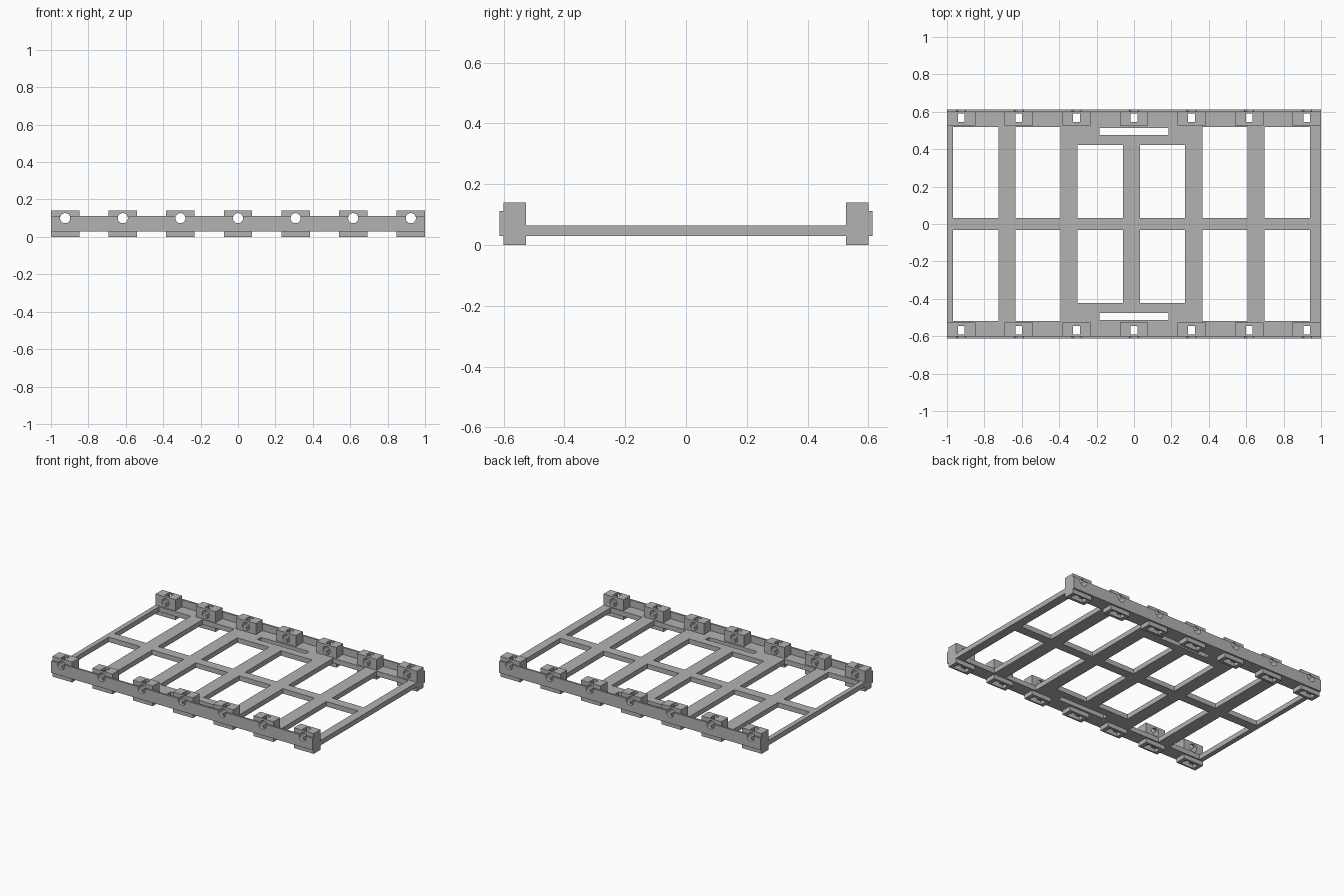
import bpy
import bmesh
import math
from mathutils import Matrix, Vector

if "Cube" in bpy.data.objects:
    bpy.data.objects.remove(bpy.data.objects["Cube"], do_unlink=True)

grey = bpy.data.materials.new("light grey plastic")
grey.use_nodes = True
colour = (0.45, 0.45, 0.45, 1)
grey.diffuse_color = colour
grey.node_tree.nodes["Principled BSDF"].inputs["Base Color"].default_value = colour


def add_box(bm, x0, x1, y0, y1, z0, z1):
    centre = Vector((x0 + x1, y0 + y1, z0 + z1)) / 2
    size = (x1 - x0, y1 - y0, z1 - z0)
    bmesh.ops.create_cube(bm, size=1, matrix=Matrix.Translation(centre) @ Matrix.Diagonal((*size, 1)))


def finish(bm, name):
    mesh = bpy.data.meshes.new(name)
    bm.to_mesh(mesh)
    bm.free()
    mesh.materials.append(grey)
    obj = bpy.data.objects.new(name, mesh)
    bpy.context.collection.objects.link(obj)
    return obj


def box_object(name, *bounds):
    bm = bmesh.new()
    add_box(bm, *bounds)
    return finish(bm, name)


def hide(obj):
    obj.hide_render = True
    obj.hide_viewport = True
    obj.display_type = 'WIRE'
    return obj


def cut(obj, *cutters):
    for cutter in cutters:
        mod = obj.modifiers.new("cut " + cutter.name, 'BOOLEAN')
        mod.operation = 'DIFFERENCE'
        mod.solver = 'EXACT'
        mod.object = cutter


def y_range(side, a, b):
    return sorted((side * a, side * b))


SIDES = (-1, 1)
BLOCK_X = [i * 0.308 for i in range(-3, 4)]
PLATE_Z = (0.03, 0.064)
BLOCK_Y = (0.527, 0.601)

# Openings in the deck: six bays per half, the middle two shorter, plus a thin slot
bm = bmesh.new()
for side in SIDES:
    for i in range(6):
        x = -0.967 + i * 0.333
        depth = 0.422 if i in (2, 3) else 0.518
        add_box(bm, x, x + 0.242, *y_range(side, 0.032, depth), -0.1, 0.2)
    add_box(bm, -0.184, 0.184, *y_range(side, 0.476, 0.513), -0.1, 0.2)
openings = hide(finish(bm, "opening_cutter"))

# Round bolt holes through the blocks and side walls
bm = bmesh.new()
for side in SIDES:
    for x in BLOCK_X:
        place = Matrix.Translation((x, side * 0.57, 0.1)) @ Matrix.Rotation(math.pi / 2, 4, 'X')
        bmesh.ops.create_cone(bm, cap_ends=True, segments=32, radius1=0.027,
                              radius2=0.027, depth=0.2, matrix=place)
bolt_holes = hide(finish(bm, "bolt_hole_cutter"))

# Upright slots through the blocks, widening to a pocket underneath
slot_bm, pocket_bm = bmesh.new(), bmesh.new()
for side in SIDES:
    for x in BLOCK_X:
        ys = y_range(side, 0.545, 0.59)
        add_box(slot_bm, x - 0.018, x + 0.018, *ys, -0.1, 0.2)
        add_box(pocket_bm, x - 0.05, x + 0.05, *ys, -0.1, 0.025)
slots = hide(finish(slot_bm, "slot_cutter"))
pockets = hide(finish(pocket_bm, "pocket_cutter"))

# Flat deck
deck = box_object("deck", -1, 1, -0.6, 0.6, *PLATE_Z)
cut(deck, openings, slots)

# Long side walls and clamp blocks
for side, label in zip(SIDES, ("front", "back")):
    wall = box_object(label + "_wall", -1, 1, *y_range(side, 0.6, 0.613), 0.03, 0.112)
    cut(wall, bolt_holes)
    for n, x in enumerate(BLOCK_X):
        block = box_object(f"{label}_block_{n + 1}", x - 0.076, x + 0.076,
                           *y_range(side, *BLOCK_Y), 0, 0.14)
        cut(block, bolt_holes, slots, pockets)
